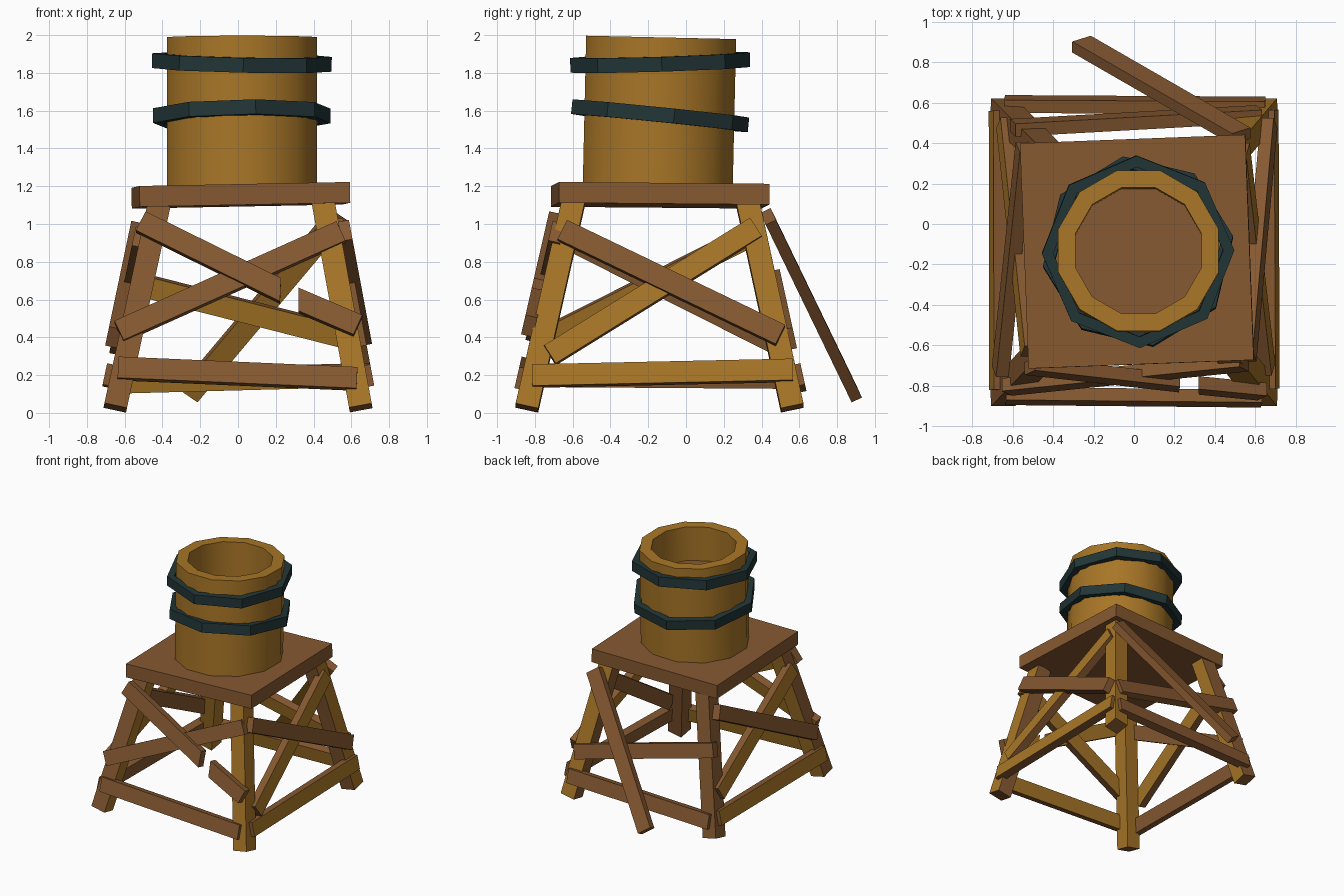
import bpy, bmesh, math
from mathutils import Vector, Matrix, Euler

if "Cube" in bpy.data.objects:
    bpy.data.objects.remove(bpy.data.objects["Cube"])


def material(name, rgb):
    m = bpy.data.materials.new(name)
    m.use_nodes = True
    m.diffuse_color = (*rgb, 1)
    m.node_tree.nodes["Principled BSDF"].inputs["Base Color"].default_value = (*rgb, 1)
    return m


GOLD = material("golden wood", (0.39, 0.18, 0.02))
BROWN = material("brown wood", (0.24, 0.1, 0.031))
IRON = material("dark teal iron", (0.016, 0.036, 0.038))


def finish(name, bm, mats):
    bmesh.ops.recalc_face_normals(bm, faces=bm.faces)
    mesh = bpy.data.meshes.new(name)
    bm.to_mesh(mesh)
    bm.free()
    for m in mats:
        mesh.materials.append(m)
    ob = bpy.data.objects.new(name, mesh)
    bpy.context.collection.objects.link(ob)
    return ob


def beam(name, start, end, width, depth, facing, painted=None, skew=(0, 0)):
    """Box from start to end; faces turned towards 'painted' are golden."""
    start, end = Vector(start), Vector(end)
    d = (end - start).normalized()
    n = Vector(facing)
    n = (n - d * n.dot(d)).normalized()
    side = d.cross(n)
    painted = Vector(painted).normalized() if painted else n
    bm = bmesh.new()
    bmesh.ops.create_cube(bm, size=1)
    for v in bm.verts:
        a, b, c = v.co
        tip, cut = (end, skew[1]) if a > 0 else (start, skew[0])
        v.co = tip + side * b * width + n * c * depth + d * cut * b * width
    bmesh.ops.recalc_face_normals(bm, faces=bm.faces)
    for f in bm.faces:
        f.material_index = 0 if f.normal.dot(painted) > 0.5 else 1
    return finish(name, bm, [GOLD, BROWN])


def lathe(name, profile, sides, turn, place, tilt, mats, closed=False):
    """Rings of (radius, height) joined into a faceted round part."""
    bm = bmesh.new()
    rings = []
    for r, z in profile:
        angles = [turn + math.tau * i / sides for i in range(sides)]
        rings.append([bm.verts.new((r * math.cos(a), r * math.sin(a), z)) for a in angles])
    pairs = list(zip(rings, rings[1:]))
    if closed:
        pairs.append((rings[-1], rings[0]))
    for low, high in pairs:
        for i in range(sides):
            j = (i + 1) % sides
            bm.faces.new((low[i], low[j], high[j], high[i]))
    if not closed:
        bm.faces.new(rings[0])
        bm.faces.new(rings[-1]).material_index = len(mats) - 1
    bm.transform(Matrix.Translation(place) @ Euler(tilt).to_matrix().to_4x4())
    return finish(name, bm, mats)


# Four splayed legs, golden on their outer faces
for sx, xname in ((-1, "right"), (1, "left")):
    for sy, yname in ((-1, "front"), (1, "back")):
        beam(f"{yname}_{xname}_leg",
             (sx * 0.65, -0.14 + sy * 0.702, 0.027),
             (0.018 + sx * 0.432, -0.135 + sy * 0.46, 1.12),
             0.122, 0.122, (0, sy, 0), (sx, sy, 0))

# Planks nailed to each side: (along, height) at both ends, then outward offset
SIDES = {
    "front": ((0, -1, 0.229), lambda a, z, o: (a, -0.905 + 0.229 * z - o, z)),
    "back": ((0, 1, 0.22), lambda a, z, o: (a, 0.63 - 0.22 * z + o, z)),
    "left": ((1, 0, 0.187), lambda a, z, o: (0.715 - 0.187 * z + o, a, z)),
    "right": ((-1, 0, 0.21), lambda a, z, o: (-0.715 + 0.21 * z - o, a, z)),
}
PLANKS = [
    ("front", "bottom_rail", (-0.635, 0.235), (0.63, 0.18), 0, (0, 0)),
    ("front", "brace", (-0.63, 0.43), (0.545, 0.957), 0, (0, 0)),
    ("front", "broken_brace_upper", (-0.515, 1.01), (0.225, 0.645), 0.03, (0, 0.45)),
    ("front", "broken_brace_lower", (0.32, 0.595), (0.635, 0.46), 0.03, (0.45, 0)),
    ("back", "bottom_rail", (-0.64, 0.165), (0.65, 0.2), 0, (0, 0)),
    ("back", "brace", (-0.6, 0.7), (0.62, 0.39), 0, (0, 0)),
    ("left", "bottom_rail", (-0.815, 0.195), (0.565, 0.225), 0, (0, 0)),
    ("left", "brace_outer", (-0.655, 0.965), (0.5, 0.41), 0.03, (0, 0)),
    ("left", "brace_inner", (-0.72, 0.305), (0.37, 0.98), 0, (0, 0)),
    ("right", "bottom_rail", (-0.82, 0.2), (0.56, 0.19), 0, (0, 0)),
    ("right", "brace_outer", (-0.73, 0.4), (0.38, 0.96), 0.03, (0, 0)),
    ("right", "brace_inner", (-0.63, 0.93), (0.5, 0.36), 0, (0, 0)),
]
for where, part, a, b, off, skew in PLANKS:
    facing, spot = SIDES[where]
    beam(f"{where}_{part}", spot(*a, off), spot(*b, off), 0.115, 0.065, facing, skew=skew)

# Fallen plank leaning against the back
beam("leaning_plank", (-0.26, 0.89, 0.1), (0.53, 0.435, 1.04), 0.115, 0.06, (0, 1, 0.45))

# Slightly crooked platform
bm = bmesh.new()
bmesh.ops.create_cube(bm, size=1)
bm.transform(Matrix.Translation((0.015, -0.137, 1.152))
             @ Euler((math.radians(-0.5), math.radians(-1.1), math.radians(2.2))).to_matrix().to_4x4()
             @ Matrix.Diagonal((1.115, 1.115, 0.11, 1)))
finish("platform", bm, [BROWN])

# Open tub with a sunken floor
tub = lathe("tub", [(0.411, 0), (0.411, 0.81), (0.323, 0.81), (0.323, 0.53)], 12,
            math.radians(15), (0.022, -0.15, 1.178), (math.radians(-1.3), 0, 0), [GOLD, BROWN])
bpy.ops.object.select_all(action="DESELECT")
tub.select_set(True)
bpy.context.view_layer.objects.active = tub
bpy.ops.object.shade_smooth_by_angle(angle=math.radians(35))

# Two crooked eight-sided hoops
HOOP = [(0.42, -0.039), (0.476, -0.039), (0.476, 0.039), (0.42, 0.039)]
lathe("upper_hoop", HOOP, 8, math.radians(1), (0.02, -0.137, 1.855),
      (math.radians(1.8), math.radians(1.2), 0), [IRON], closed=True)
lathe("lower_hoop", HOOP, 8, math.radians(9), (0.02, -0.137, 1.573),
      (math.radians(-5.8), math.radians(-0.8), 0), [IRON], closed=True)
